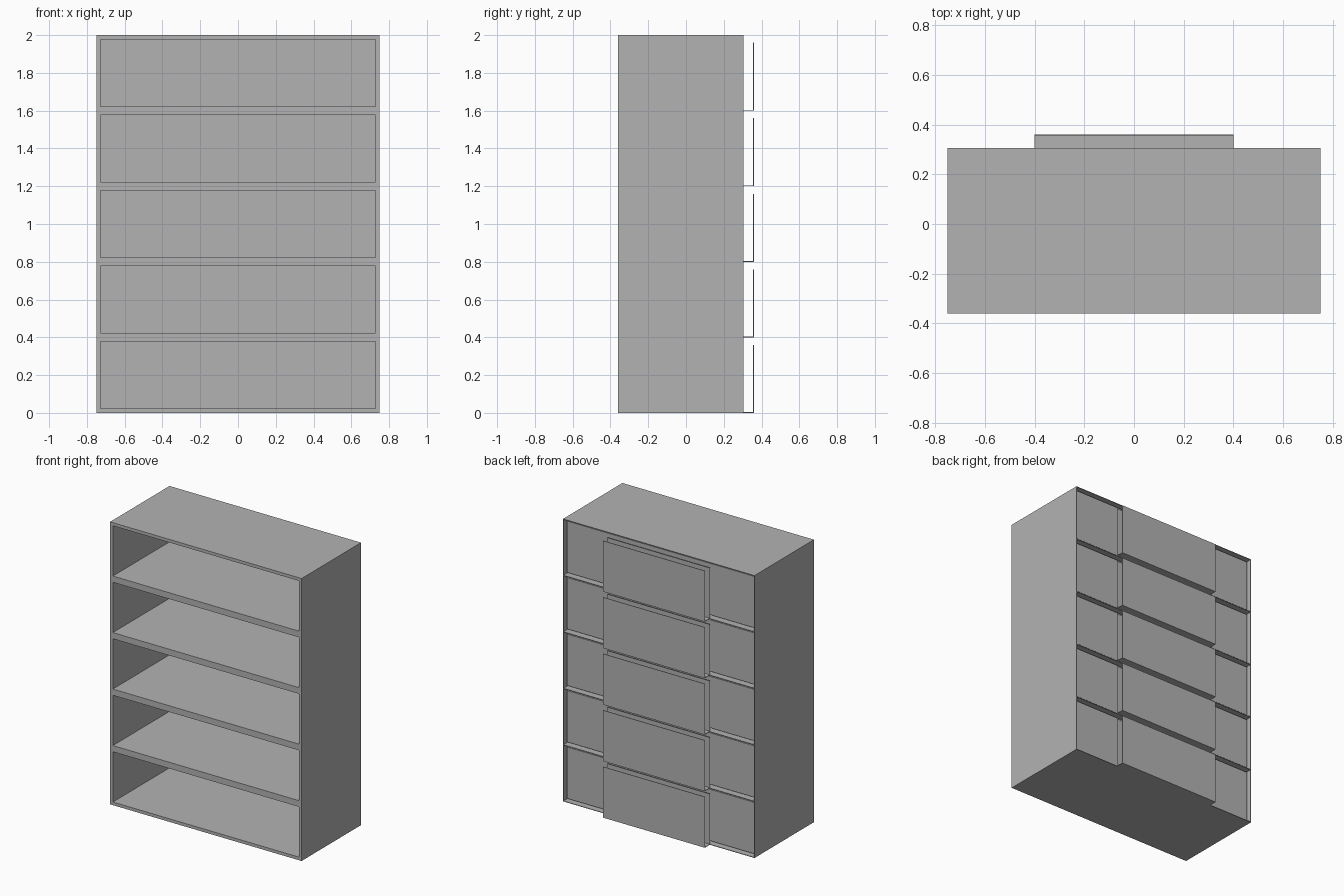
import bpy

if "Cube" in bpy.data.objects:
    bpy.data.objects.remove(bpy.data.objects["Cube"])

# Single neutral grey
grey = bpy.data.materials.new("neutral_grey")
grey.use_nodes = True
colour = (0.45, 0.45, 0.45, 1)
grey.diffuse_color = colour
grey.node_tree.nodes["Principled BSDF"].inputs["Base Color"].default_value = colour

HALF_W, FRONT, BACK, HEIGHT = 0.75, -0.36, 0.305, 2.0
TIERS = 5
STEP = HEIGHT / TIERS
WALL = 0.022       # gap between the outer and inner skins
SKIN = 0.004       # sheet thickness
LINER_BACK = 0.285
POCKET_W, POCKET_H, POCKET_BACK = 0.4, 0.36, 0.36


def box(name, low, high):
    """Axis-aligned box between two corners."""
    centre = [(a + b) / 2 for a, b in zip(low, high)]
    bpy.ops.mesh.primitive_cube_add(size=1, location=centre)
    part = bpy.context.object
    part.name = name
    part.scale = [b - a for a, b in zip(low, high)]
    bpy.ops.object.transform_apply(location=False, rotation=False, scale=True)
    part.data.materials.append(grey)
    return part


def pair(name, x0, x1, y, z):
    """The same box on the left and on the right."""
    box("left_" + name, (x0, y[0], z[0]), (x1, y[1], z[1]))
    box("right_" + name, (-x1, y[0], z[0]), (-x0, y[1], z[1]))


# Outer skin
pair("outer_side", HALF_W - SKIN, HALF_W, (FRONT, BACK), (0, HEIGHT))
inner_w = HALF_W - SKIN
for i in range(TIERS + 1):
    z = min(max(i * STEP - SKIN / 2, 0), HEIGHT - SKIN)
    box(f"outer_sheet_{i + 1}", (-inner_w, FRONT, z), (inner_w, BACK, z + SKIN))

# Front frame closing the gap between the skins
open_w = HALF_W - WALL
pair("front_stile", open_w, inner_w, (FRONT, FRONT + SKIN), (0, HEIGHT))
for i in range(TIERS + 1):
    low, high = max(i * STEP - WALL, 0), min(i * STEP + WALL, HEIGHT)
    box(f"front_rail_{i + 1}", (-open_w, FRONT, low), (open_w, FRONT + SKIN, high))

for i in range(TIERS):
    n = i + 1
    base = i * STEP
    low, high = base + WALL, base + STEP - WALL
    # Inner liner, open at the front
    pair(f"liner_side_{n}", open_w, open_w + SKIN, (FRONT, LINER_BACK), (low - SKIN, high + SKIN))
    box(f"liner_floor_{n}", (-open_w, FRONT, low - SKIN), (open_w, LINER_BACK, low))
    box(f"liner_roof_{n}", (-open_w, FRONT, high), (open_w, LINER_BACK, high + SKIN))
    box(f"liner_back_{n}", (-open_w, LINER_BACK - SKIN, low), (open_w, LINER_BACK, high))
    # Rear pocket, open at the top and the sides
    top = base + POCKET_H
    box(f"pocket_inner_plate_{n}", (-POCKET_W, BACK - SKIN, base), (POCKET_W, BACK, top))
    box(f"pocket_outer_plate_{n}", (-POCKET_W, POCKET_BACK - SKIN, base), (POCKET_W, POCKET_BACK, top))
    box(f"pocket_bottom_{n}", (-POCKET_W, BACK, base), (POCKET_W, POCKET_BACK - SKIN, base + SKIN))
